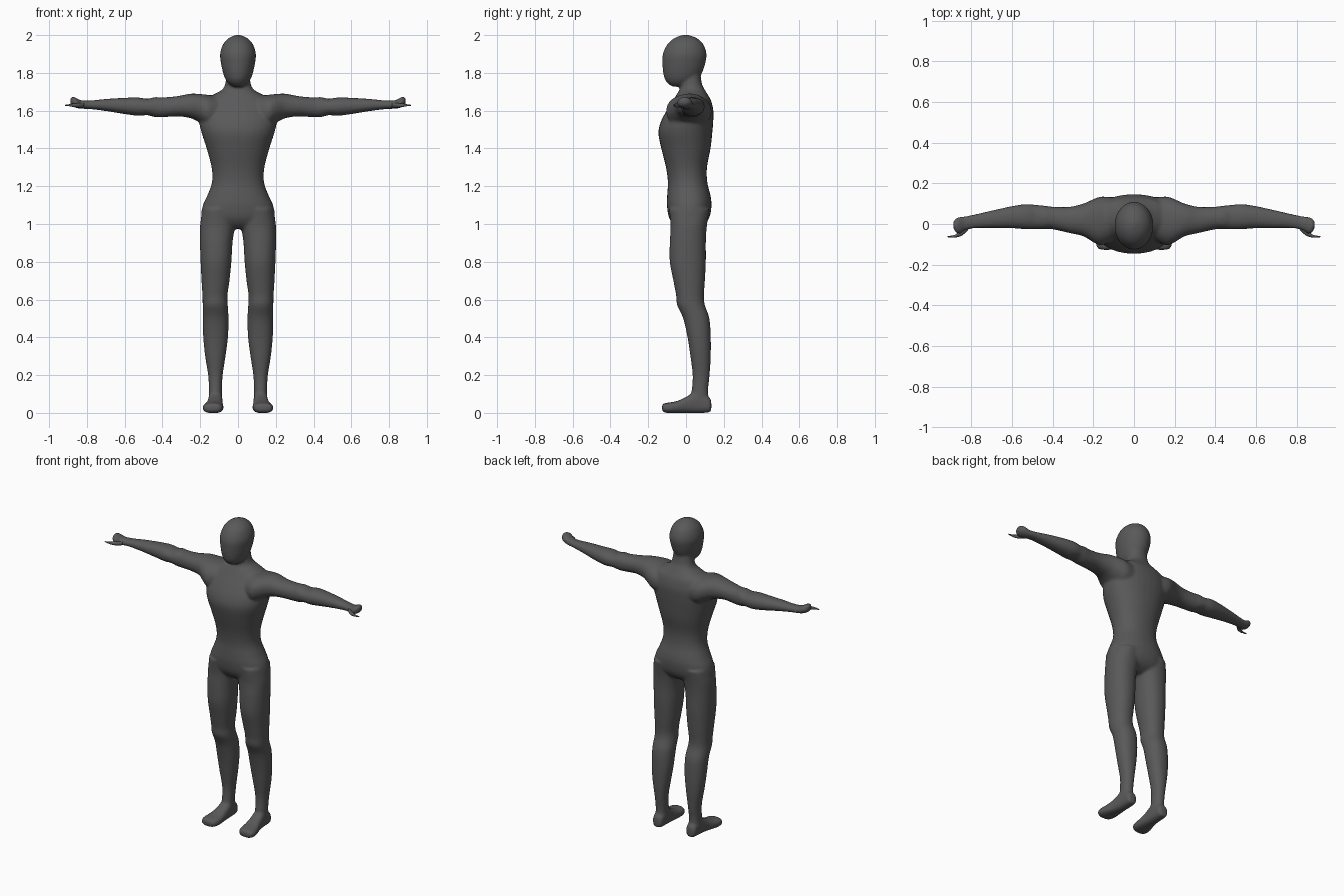
import bpy, bmesh, math

grey = bpy.data.materials.new("dark grey")
grey.diffuse_color = (0.1, 0.1, 0.1, 1)


def smooth_rings(rings, sub=4):
    """Catmull-Rom interpolation between the cross-sections."""
    out = []
    for i in range(len(rings) - 1):
        a, b, c, d = (rings[max(0, min(len(rings) - 1, i + k))] for k in (-1, 0, 1, 2))
        for s in range(sub):
            t = s / sub
            out.append([0.5 * (2 * q + (r - p) * t + (2 * p - 5 * q + 4 * r - w) * t * t
                               + (3 * q - p - 3 * r + w) * t ** 3)
                        for p, q, r, w in zip(a, b, c, d)])
    return out + [list(rings[-1])]


def loft(bm, rings, axis, side=1, power=2.2, n=32):
    """Ring = (position on axis, min and max of the two other coordinates)."""
    loops = []
    for t, u0, u1, v0, v1 in smooth_rings(rings):
        loop = []
        for k in range(n):
            a = 2 * math.pi * k / n
            cu, cv = (math.copysign(abs(f) ** (2 / power), f) for f in (math.cos(a), math.sin(a)))
            co = [(u0 + u1) / 2 + cu * (u1 - u0) / 2, (v0 + v1) / 2 + cv * (v1 - v0) / 2]
            co.insert(axis, t)
            co[0] *= side
            loop.append(bm.verts.new(co))
        loops.append(loop)
    for p, q in zip(loops, loops[1:]):
        for k in range(n):
            bm.faces.new((p[k], p[(k + 1) % n], q[(k + 1) % n], q[k]))
    bm.faces.new(loops[0])
    bm.faces.new(loops[-1])


def finish(bm, name):
    bmesh.ops.recalc_face_normals(bm, faces=bm.faces[:])
    for f in bm.faces:
        f.smooth = True
    me = bpy.data.meshes.new(name)
    bm.to_mesh(me)
    bm.free()
    me.materials.append(grey)
    ob = bpy.data.objects.new(name, me)
    bpy.context.collection.objects.link(ob)
    return ob


# Symmetric parts: z, half width, y front, y back
head = [(1.727, .02, -.07, -.02), (1.74, .045, -.092, .02), (1.765, .066, -.112, .06),
        (1.80, .079, -.121, .085), (1.85, .09, -.125, .102), (1.90, .095, -.123, .109),
        (1.95, .08, -.1, .093), (1.98, .055, -.068, .064), (1.995, .028, -.036, .032),
        (2.002, .006, -.01, .008)]
torso = [(1.80, .06, -.03, .075), (1.74, .068, -.03, .085), (1.71, .085, -.035, .1),
         (1.685, .13, -.05, .115), (1.655, .18, -.068, .132), (1.60, .2, -.103, .145),
         (1.54, .205, -.134, .144), (1.48, .192, -.146, .139), (1.40, .166, -.131, .13),
         (1.30, .14, -.106, .111), (1.22, .138, -.096, .113), (1.15, .163, -.1, .13),
         (1.10, .186, -.101, .135), (1.04, .195, -.092, .126), (1.0, .18, -.07, .1),
         (.975, .12, -.04, .06)]
# Legs: z, x inner, x outer, y front, y back
leg = [(1.08, .01, .188, -.09, .125), (1.0, .012, .2, -.082, .112), (.95, .022, .201, -.083, .107),
       (.9, .029, .201, -.086, .105), (.8, .035, .198, -.086, .105), (.7, .045, .193, -.067, .1),
       (.62, .056, .188, -.052, .095), (.57, .054, .187, -.047, .1), (.5, .05, .186, -.015, .124),
       (.4, .053, .184, .008, .131), (.3, .066, .174, .023, .131), (.2, .081, .158, .035, .125),
       (.12, .085, .154, .03, .117), (.06, .085, .155, .02, .12), (.03, .09, .15, .03, .11)]
# Feet: y, x inner, x outer, z bottom, z top
foot = [(.134, .105, .135, .02, .05), (.125, .088, .152, .003, .08), (.06, .082, .157, -.001, .115),
        (0, .08, .165, -.001, .084), (-.05, .077, .18, -.001, .062), (-.09, .078, .187, -.001, .055),
        (-.118, .09, .18, .003, .05), (-.127, .11, .16, .012, .04)]
# Arms with fists: x, y front, y back, z bottom, z top
arm = [(.1, -.08, .13, 1.5, 1.675), (.16, -.105, .135, 1.51, 1.684), (.2, -.09, .122, 1.535, 1.688),
       (.25, -.06, .1, 1.56, 1.69), (.32, -.044, .084, 1.57, 1.677), (.4, -.026, .085, 1.565, 1.67),
       (.44, -.025, .09, 1.566, 1.672), (.48, -.026, .094, 1.576, 1.663), (.53, -.026, .098, 1.573, 1.67),
       (.6, -.021, .088, 1.582, 1.668), (.7, -.02, .066, 1.598, 1.662), (.78, -.021, .048, 1.608, 1.654),
       (.83, -.032, .038, 1.61, 1.655), (.855, -.048, .035, 1.614, 1.667), (.875, -.043, .028, 1.622, 1.674),
       (.888, -.022, .014, 1.635, 1.665)]
# Thumbs: same layout as the arms
thumb = [(.815, -.03, -.005, 1.616, 1.642), (.845, -.056, -.025, 1.616, 1.64),
         (.875, -.066, -.05, 1.62, 1.637), (.895, -.067, -.057, 1.624, 1.634),
         (.916, -.065, -.058, 1.626, 1.631)]

# Body: overlapping lofts melted into one smooth skin
bm = bmesh.new()
loft(bm, [(z, -w, w, a, b) for z, w, a, b in head], 2, power=2)
loft(bm, [(z, -w, w, a, b) for z, w, a, b in torso], 2)
for s in (1, -1):
    loft(bm, leg, 2, s)
    loft(bm, foot, 1, s, power=2.6)
    loft(bm, arm, 0, s)
body = finish(bm, "body")
rm = body.modifiers.new("skin", 'REMESH')
rm.mode = 'VOXEL'
rm.voxel_size = 0.008
rm.use_smooth_shade = True
sm = body.modifiers.new("soften", 'SMOOTH')
sm.factor = 0.5
sm.iterations = 6

for s, side in ((1, "left"), (-1, "right")):
    bm = bmesh.new()
    loft(bm, thumb, 0, s, power=2, n=12)
    finish(bm, side + "_thumb")
